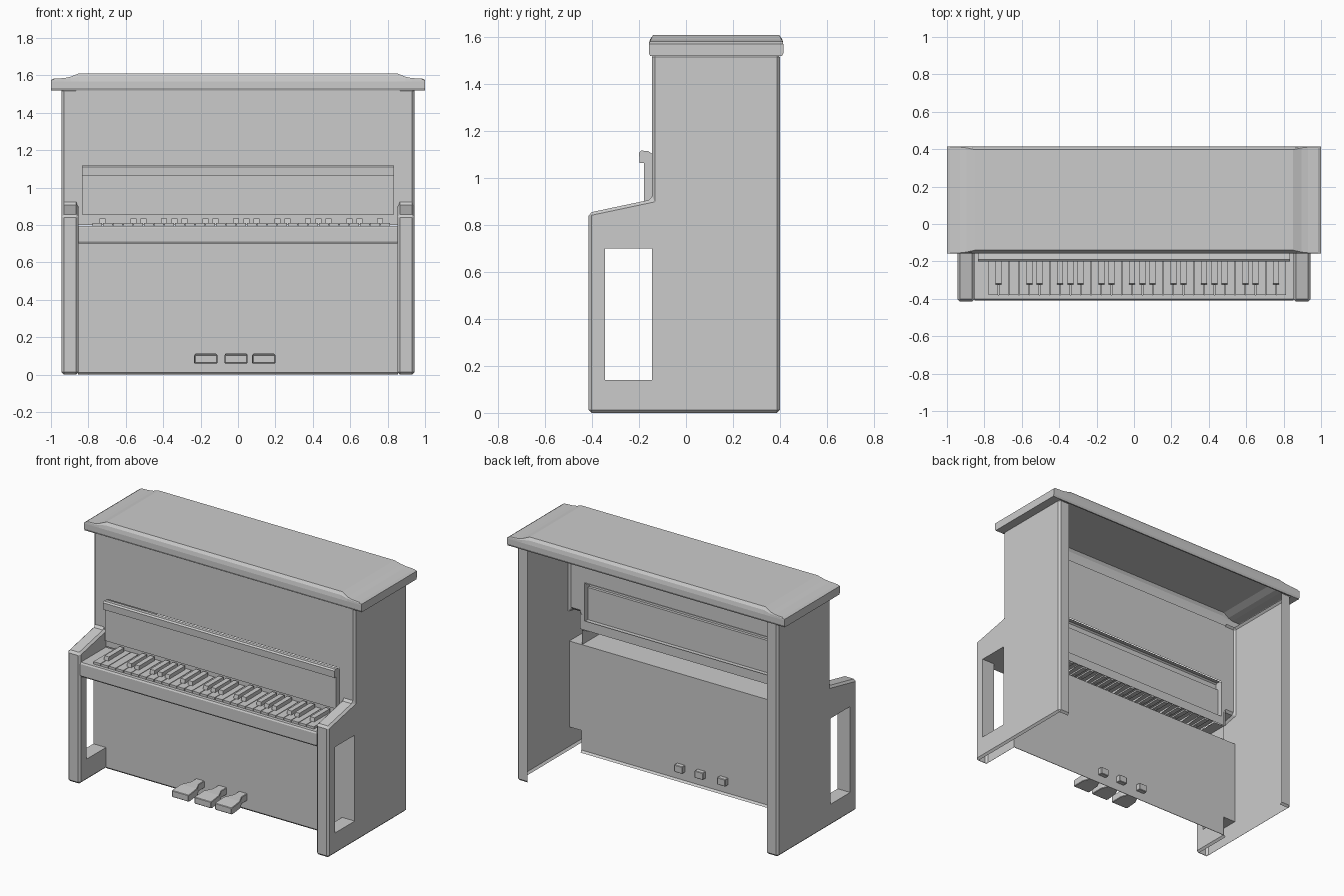
import bpy, bmesh

if "Cube" in bpy.data.objects:
    bpy.data.objects.remove(bpy.data.objects["Cube"])


def finish(name, bm):
    me = bpy.data.meshes.new(name)
    bm.to_mesh(me)
    bm.free()
    ob = bpy.data.objects.new(name, me)
    bpy.context.collection.objects.link(ob)
    return ob


def loft(name, rings, closed=True, caps=True):
    """Skin a list of equal rings (closed loops or open strips), optionally capped."""
    bm = bmesh.new()
    vs = [[bm.verts.new(p) for p in r] for r in rings]
    n = len(rings[0])
    for a, b in zip(vs, vs[1:]):
        for i in range(n if closed else n - 1):
            j = (i + 1) % n
            bm.faces.new((a[i], b[i], b[j], a[j]))
    if caps:
        bm.faces.new(vs[0])
        bm.faces.new(vs[-1][::-1])
    if closed:
        bmesh.ops.recalc_face_normals(bm, faces=bm.faces)
    return finish(name, bm)


def prism_x(name, profile, x0, x1, closed=True, caps=True):
    """Extrude a (y, z) profile along x."""
    return loft(name, [[(x, y, z) for y, z in profile] for x in (x0, x1)], closed, caps)


def box(name, x0, x1, y0, y1, z0, z1):
    return prism_x(name, [(y0, z0), (y1, z0), (y1, z1), (y0, z1)], x0, x1)


def sheet(name, profile, x0, x1):
    return prism_x(name, profile, x0, x1, closed=False, caps=False)


def bevel(ob, width):
    m = ob.modifiers.new("bevel", 'BEVEL')
    m.width, m.segments = width, 1
    m.limit_method = 'ANGLE'
    return ob


# Side panels: sloping arms, window behind the front leg
FRONT = -0.145
side = prism_x("side_panel", [(-0.415, 0), (0.4, 0), (0.4, 1.53), (FRONT, 1.53),
                              (FRONT, 0.91), (-0.415, 0.853)], 0.852, 0.943)
bevel(side, 0.013)
cutter = box("window_cutter", 0.7, 1.1, -0.345, FRONT + 0.001, 0.14, 0.70)
cutter.hide_render = True
cut = side.modifiers.new("window", 'BOOLEAN')
cut.operation, cut.object, cut.solver = 'DIFFERENCE', cutter, 'EXACT'
deps = bpy.context.evaluated_depsgraph_get()
shell = bpy.data.meshes.new_from_object(side.evaluated_get(deps))
side.modifiers.clear()
bpy.data.objects.remove(cutter)

# Hollow the sides: open at the bottom, the top and the inside of the case
bm = bmesh.new()
bm.from_mesh(shell)
bmesh.ops.bisect_plane(bm, geom=bm.verts[:] + bm.edges[:] + bm.faces[:],
                       plane_co=(0, FRONT + 0.002, 0), plane_no=(0, 1, 0))
gone = []
for f in bm.faces:
    c, n = f.calc_center_median(), f.normal
    inside = n.x < -0.5 and (c.y > FRONT + 0.002 or c.z > 0.93)
    if inside or (n.z < -0.9 and c.z < 0.01) or (n.z > 0.9 and c.z > 1.5):
        gone.append(f)
bmesh.ops.delete(bm, geom=gone, context='FACES')
bm.to_mesh(shell)
bm.free()
side.data = shell
side.modifiers.new("mirror", 'MIRROR')

# Lid: thin shell, raised middle falling to thin ends
rings = []
f, b = -0.158, 0.415
for x, top, inset in [(-1.0, 1.573, 0.004), (-0.985, 1.582, 0.004), (-0.93, 1.585, 0.004),
                      (-0.895, 1.592, 0.008), (-0.85, 1.61, 0.018)]:
    mid = (1.575 + top) / 2
    rings.append([(x, y, z) for y, z in [
        (FRONT, 1.52), (f + 0.006, 1.52), (f, 1.533), (f, 1.567), (f + inset * 0.3, mid),
        (f + inset, top), (b - inset, top), (b - inset * 0.3, mid),
        (b, 1.567), (b, 1.533), (b - 0.006, 1.52), (b - 0.015, 1.52)]])
rings += [[(-x, y, z) for x, y, z in r] for r in reversed(rings)]
loft("lid", rings, closed=False)
for s in (-1, 1):
    sheet("lid_underside", [(FRONT, 1.52), (0.4, 1.52)], s * 0.94, s)

# Front boards, with an opening behind the music desk
sheet("upper_front_panel", [(FRONT, 1.11), (FRONT, 1.525)], -0.866, 0.866)
for s in (-1, 1):
    sheet("desk_side_strip", [(FRONT, 0.80), (FRONT, 1.11)], s * 0.866, s * 0.835)
sheet("key_back_board", [(FRONT, 0.80), (FRONT, 0.86)], -0.835, 0.835)
sheet("lower_front_panel", [(-0.133, 0.0), (FRONT, 0.012), (FRONT, 0.70)], -0.855, 0.855)

# Key bed: underside, front slip and rim, with cheeks beside the keys
sheet("key_bed", [(FRONT, 0.70), (-0.40, 0.70), (-0.408, 0.712), (-0.408, 0.785),
                  (-0.402, 0.795), (-0.38, 0.795)], -0.853, 0.853)
for x0, x1 in ((-0.853, -0.777), (0.812, 0.853)):
    sheet("key_cheek", [(-0.38, 0.795), (FRONT, 0.795)], x0, x1)

# Music desk with an overhanging cap, open at the back
prism_x("music_desk", [(FRONT, 0.855), (-0.18, 0.855), (-0.18, 1.065), (-0.198, 1.065),
                       (-0.2, 1.11), (-0.19, 1.118), (-0.16, 1.115), (FRONT, 1.105)],
        -0.835, 0.835, closed=False)

# Keys: 29 whites with blacks in groups of two and three, open underneath
KEY_W, KEY_X = 0.055, -0.78
for k in range(29):
    x = KEY_X + k * KEY_W
    prism_x("white_key", [(-0.38, 0.785), (-0.38, 0.81), (FRONT, 0.81)],
            x + 0.002, x + KEY_W - 0.002, closed=False)
    if k == 1 or (k > 2 and k % 7 in (0, 1, 2, 4, 5)):
        prism_x("black_key", [(-0.325, 0.80), (-0.318, 0.835), (-0.16, 0.835), (-0.16, 0.80)],
                x - 0.016, x + 0.016)

# Pedals: wide toe, narrow shank passing through the lower panel
for cx in (-0.172, -0.01, 0.138):
    rings = []
    for y, w, z0, z1 in [(-0.35, 0.059, 0.062, 0.104), (-0.335, 0.062, 0.06, 0.106),
                         (-0.26, 0.058, 0.064, 0.112), (-0.20, 0.03, 0.066, 0.112),
                         (-0.115, 0.03, 0.066, 0.112)]:
        rings.append([(cx - w, y, z0), (cx + w, y, z0), (cx + w, y, z1), (cx - w, y, z1)])
    bevel(loft("pedal", rings), 0.003)
